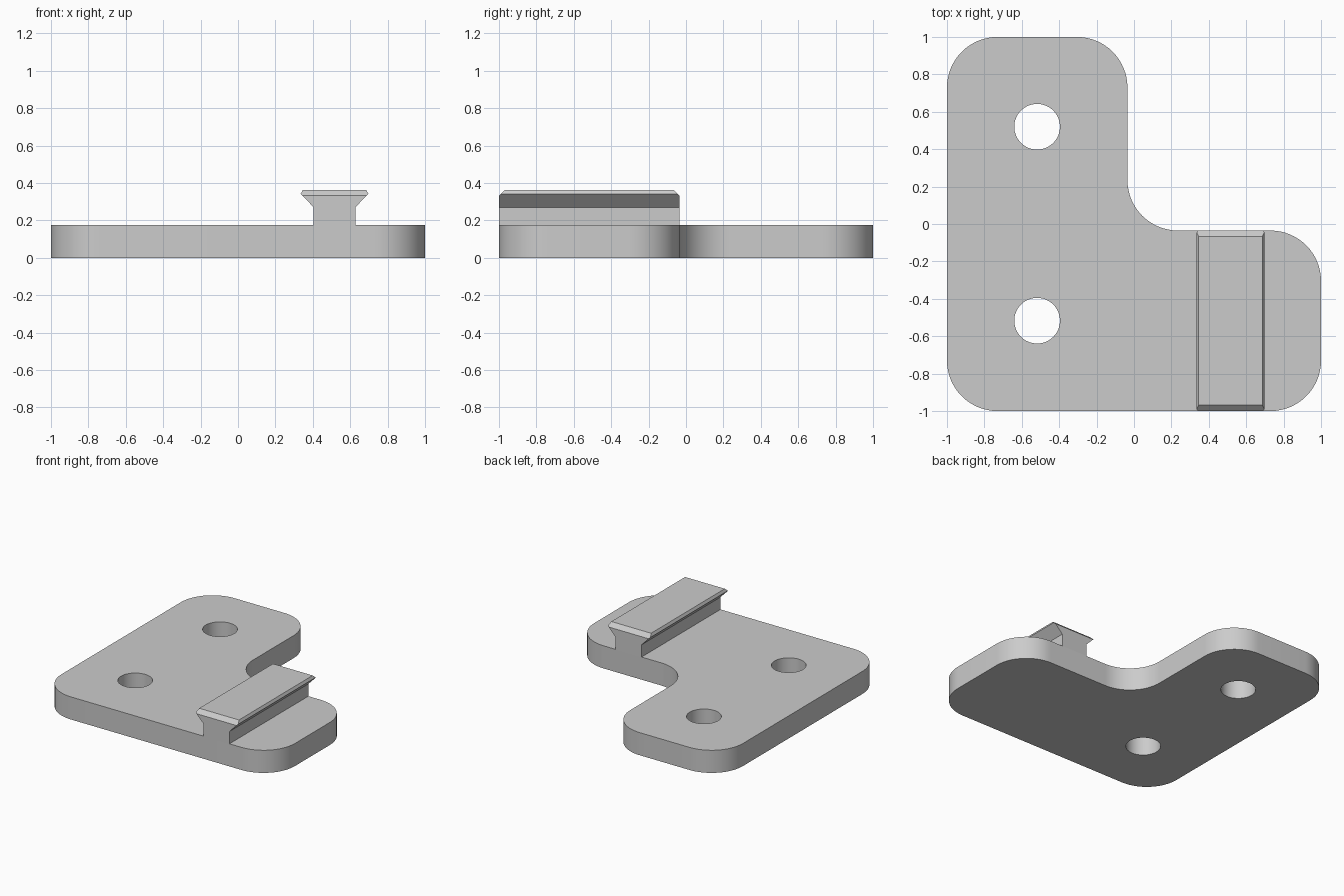
import bpy, bmesh
from math import cos, sin, pi
from mathutils import Vector

default = bpy.data.objects.get("Cube")
if default:
    bpy.data.objects.remove(default)

THICK = 0.175      # plate thickness
INNER = -0.035     # edge position of both arms at the notch
RADIUS = 0.27      # corner rounding

grey = bpy.data.materials.new("light_grey")
grey.use_nodes = True
colour = (0.6, 0.6, 0.6, 1)
grey.diffuse_color = colour
grey.node_tree.nodes["Principled BSDF"].inputs["Base Color"].default_value = colour


def prism(name, outline, direction):
    """Extrude a closed outline of 3D points along a direction."""
    bm = bmesh.new()
    face = bm.faces.new([bm.verts.new(p) for p in outline])
    new = bmesh.ops.extrude_face_region(bm, geom=[face])["geom"]
    verts = [v for v in new if isinstance(v, bmesh.types.BMVert)]
    bmesh.ops.translate(bm, verts=verts, vec=direction)
    bmesh.ops.recalc_face_normals(bm, faces=bm.faces)
    mesh = bpy.data.meshes.new(name)
    bm.to_mesh(mesh)
    bm.free()
    mesh.materials.append(grey)
    obj = bpy.data.objects.new(name, mesh)
    bpy.context.collection.objects.link(obj)
    return obj


def rounded(corners, radius, steps=16):
    """Replace each right-angled corner with a quarter arc."""
    points = []
    for i, corner in enumerate(corners):
        c = Vector(corner)
        a = (Vector(corners[i - 1]) - c).normalized()
        b = (Vector(corners[(i + 1) % len(corners)]) - c).normalized()
        centre = c + (a + b) * radius
        for k in range(steps + 1):
            t = k / steps * pi / 2
            points.append(centre - b * radius * cos(t) - a * radius * sin(t))
    return points


def activate(obj):
    bpy.ops.object.select_all(action="DESELECT")
    obj.select_set(True)
    bpy.context.view_layer.objects.active = obj


def cut(obj, cutter):
    mod = obj.modifiers.new("cut", "BOOLEAN")
    mod.operation = "DIFFERENCE"
    mod.solver = "EXACT"
    mod.object = cutter
    activate(obj)
    bpy.ops.object.modifier_apply(modifier=mod.name)
    bpy.data.objects.remove(cutter)


# L-shaped base plate with rounded corners
corners = [(-1, -1, 0), (1, -1, 0), (1, INNER, 0),
           (INNER, INNER, 0), (INNER, 1, 0), (-1, 1, 0)]
plate = prism("base_plate", rounded(corners, RADIUS), (0, 0, THICK))

# Two screw holes through the long arm
for y in (-0.517, 0.52):
    circle = [(-0.518 + 0.122 * cos(2 * pi * k / 64),
               y + 0.122 * sin(2 * pi * k / 64), -0.1) for k in range(64)]
    cut(plate, prism("hole_cutter", circle, (0, 0, 0.5)))
activate(plate)
bpy.ops.object.shade_smooth_by_angle()

# Flared rail across the short arm, mirrored from a half profile
MID = 0.516
half = [(0.111, THICK), (0.111, 0.27), (0.181, 0.342), (0.17, 0.363)]
profile = half + [(-x, z) for x, z in reversed(half)]
rail = prism("slide_rail", [(MID + x, -1, z) for x, z in profile],
             (0, 1 + INNER, 0))

# Bevel the two top ends of the rail
for end, inward in ((-1, 1), (INNER, -1)):
    wedge = [(0, end - inward * 0.01, 0.323), (0, end + inward * 0.042, 0.373),
             (0, end - inward * 0.01, 0.373)]
    cut(rail, prism("bevel_cutter", wedge, (1, 0, 0)))
